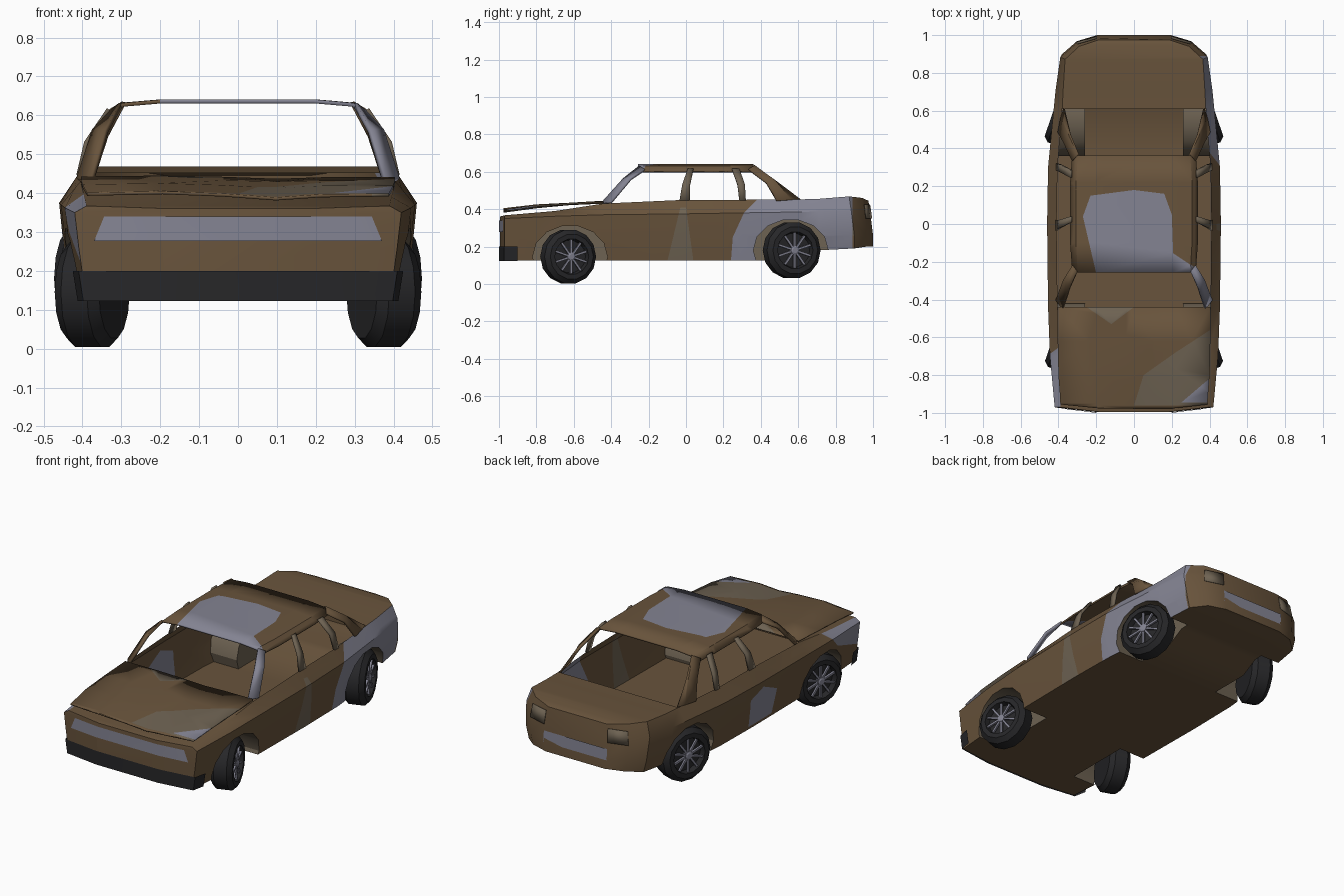
import bpy, bmesh
from math import radians, pi, cos, sin
from mathutils import Vector, Matrix

if "Cube" in bpy.data.objects:
    bpy.data.objects.remove(bpy.data.objects["Cube"])


def mat(name, rgb):
    m = bpy.data.materials.new(name)
    m.diffuse_color = (*rgb, 1)
    m.use_nodes = True
    m.node_tree.nodes["Principled BSDF"].inputs["Base Color"].default_value = m.diffuse_color
    return m


RUST = mat("rust", (.14, .088, .045))
GREY = mat("bare_metal", (.23, .23, .29))
TAN = mat("faded_paint", (.155, .123, .085))
BLACK = mat("rubber", (.02, .02, .022))
PALETTE = [RUST, GREY, TAN]


def finish(name, bm, mats, recalc=True):
    if recalc:
        bmesh.ops.recalc_face_normals(bm, faces=bm.faces)
    me = bpy.data.meshes.new(name)
    bm.to_mesh(me)
    bm.free()
    for m in mats:
        me.materials.append(m)
    o = bpy.data.objects.new(name, me)
    bpy.context.collection.objects.link(o)
    return o


def activate(o):
    bpy.ops.object.select_all(action='DESELECT')
    o.select_set(True)
    bpy.context.view_layer.objects.active = o


def smooth(o):
    activate(o)
    bpy.ops.object.shade_smooth_by_angle(angle=radians(30))


def sheet(name, rows, mats, thick=0.0, side=1):
    """Grid of quads through rows of points, optionally thickened."""
    bm = bmesh.new()
    vs = [[bm.verts.new((p[0] * side, p[1], p[2])) for p in r] for r in rows]
    for a, b in zip(vs, vs[1:]):
        for i in range(len(a) - 1):
            bm.faces.new((a[i], a[i + 1], b[i + 1], b[i]))
    o = finish(name, bm, mats)
    if thick:
        md = o.modifiers.new("thickness", 'SOLIDIFY')
        md.thickness, md.offset = thick, 0
    return o


def paint(o, index, axes, poly, cond):
    """Cut a convex patch (counted in the two given axes) and colour it."""
    bm = bmesh.new()
    bm.from_mesh(o.data)
    bm.normal_update()
    i, j = axes
    mid = [sum(p[k] for p in poly) / len(poly) for k in (0, 1)]
    planes = []
    for a, b in zip(poly, poly[1:] + poly[:1]):
        co, no = Vector((0, 0, 0)), Vector((0, 0, 0))
        co[i], co[j] = a
        no[i], no[j] = b[1] - a[1], a[0] - b[0]
        if no[i] * (mid[0] - a[0]) + no[j] * (mid[1] - a[1]) > 0:
            no = -no
        planes.append((co, no))
        faces = [f for f in bm.faces if cond(f.calc_center_median(), f.normal)]
        geom = set(faces)
        for f in faces:
            geom.update(f.verts)
            geom.update(f.edges)
        bmesh.ops.bisect_plane(bm, geom=list(geom), plane_co=co, plane_no=no, dist=1e-5)
        bm.normal_update()
    for f in bm.faces:
        c = f.calc_center_median()
        if cond(c, f.normal) and all((c - co).dot(no) < 0 for co, no in planes):
            f.material_index = index
    bm.to_mesh(o.data)
    bm.free()


# Body: lofted sections (y, half width, bottom z, shoulder z, deck z, deck inset)
stations = [(-.995, .2, .125, .345, .36, .02), (-.97, .42, .125, .35, .367, .03),
            (-.7, .445, .125, .362, .39, .05), (-.44, .455, .125, .37, .43, .05),
            (0, .46, .125, .375, .45, .05), (.3, .455, .125, .38, .45, .05),
            (.61, .425, .125, .385, .452, .045), (.71, .415, .18, .387, .455, .04),
            (.9, .39, .19, .39, .468, .025), (.968, .31, .2, .385, .46, .02),
            (1.0, .2, .2, .38, .445, .015)]
bm = bmesh.new()
rings = []
for y, w, zb, zs, zd, ins in stations:
    half = [(.93 * w, zb), (.975 * w, .26), (w, zs), (w - ins, zd)]
    pts = half + [(-x, z) for x, z in reversed(half)]
    rings.append([bm.verts.new((x, y - (.15 * max(0, z - .28) if y > .85 else 0), z)) for x, z in pts])
for a, b in zip(rings, rings[1:]):
    for k in range(8):
        bm.faces.new((a[k], a[(k + 1) % 8], b[(k + 1) % 8], b[k]))
bm.faces.new(rings[0])
bm.faces.new(rings[-1])
body = finish("body", bm, PALETTE)

# Wheel wells cut from the body
for y, z, ry, rz in ((-.62, .145, .2, .168), (.56, .18, .2, .165)):
    for s in (1, -1):
        bm = bmesh.new()
        bmesh.ops.create_cone(bm, cap_ends=True, segments=14, radius1=1, radius2=1, depth=.34,
                              matrix=Matrix.Translation((s * .43, y, z)) @ Matrix.Diagonal((1, ry, rz, 1))
                              @ Matrix.Rotation(pi / 2, 4, 'Y'))
        cutter = finish("arch_cutter", bm, PALETTE)
        cutter.hide_render = True
        md = body.modifiers.new("arch", 'BOOLEAN')
        md.operation, md.object, md.solver = 'DIFFERENCE', cutter, 'EXACT'
        activate(body)
        bpy.ops.object.modifier_apply(modifier=md.name)
        bpy.data.objects.remove(cutter)

# Open the cabin and tint the well linings
bm = bmesh.new()
bm.from_mesh(body.data)
bm.normal_update()
opening = []
for f in bm.faces:
    c, n = f.calc_center_median(), f.normal
    if n.z > .8 and abs(c.x) < .1 and -.44 < c.y < .61:
        opening.append(f)
    elif .2 < abs(c.x) < .4 and min(abs(c.y + .62), abs(c.y - .56)) < .22 and c.z < .36 and (c.z > .2 or abs(n.z) < .9):
        f.material_index = 2
bmesh.ops.delete(bm, geom=opening, context='FACES')
bm.to_mesh(body.data)
bm.free()


# Worn paint patches on the flanks
def right(c, n): return c.x > .3 and n.x > .25


def left(c, n): return c.x < -.3 and n.x < -.25


paint(body, 1, (1, 2), [(.24, .12), (.25, .25), (.31, .38), (.4, .47), (.89, .47), (.89, .12)], right)
paint(body, 2, (1, 2), [(-.1, .12), (-.03, .41), (.0, .41), (.04, .12)], right)
paint(body, 1, (1, 2), [(-.97, .22), (-.97, .38), (-.65, .4), (-.75, .3)], left)
paint(body, 1, (1, 2), [(-.16, .14), (-.18, .28), (-.05, .34), (.06, .3), (.05, .14)], left)

# Hood: bent panel lifted at the front
xs = (-.4, -.2, -.04, .1, .22, .4)
hood = sheet("hood", [[(x * k, y + (.02 if abs(x) < .3 and y < -.9 else 0) * -1, z + d * t) for x, d in
                       zip(xs, (.004, .008, .002, -.008, .0, .002))]
                      for y, z, k, t in ((-.955, .393, .97, 1), (-.8, .415, 1, .8), (-.62, .428, 1.01, .3),
                                         (-.44, .437, 1.01, .5))], PALETTE)
every = lambda c, n: True
paint(hood, 2, (0, 1), [(0, -.96), (.05, -.8), (.22, -.68), (.42, -.55), (.42, -.96)], every)
paint(hood, 1, (0, 1), [(.25, -.945), (.42, -.8), (.42, -.945)], every)
paint(hood, 2, (0, 1), [(-.25, -.44), (-.12, -.53), (0, -.44)], every)
md = hood.modifiers.new("thickness", 'SOLIDIFY')
md.thickness, md.offset = .008, 0

# Roof
arc = [(.335, .6), (.305, .627), (.2, .636), (-.2, .636), (-.305, .627), (-.335, .6)]
roof = sheet("roof", [[(x * k, y + (0 if abs(x) > .32 else d), z) for x, z in arc] for y, k, d in
                      ((-.235, .97, -.022), (-.1, 1, 0), (.22, 1, 0), (.35, .97, .012))], PALETTE)
paint(roof, 1, (0, 1), [(-.2, -.26), (-.27, .04), (-.23, .15), (0, .18), (.16, .16), (.2, .05), (.21, -.26)],
      lambda c, n: True)
paint(roof, 1, (0, 1), [(.2, -.15), (.32, -.23), (.32, -.26), (.2, -.26)], lambda c, n: True)
md = roof.modifiers.new("thickness", 'SOLIDIFY')
md.thickness, md.offset = .01, 0

# Pillars: ribbons between a front and a rear edge
pillars = {
    "windshield_pillar": [[(.375, -.45, .432), (.338, -.335, .56), (.3, -.25, .628)],
                          [(.412, -.4, .435), (.372, -.295, .56), (.325, -.22, .61)]],
    "middle_pillar": [[(.41, -.035, .445), (.39, -.02, .53), (.332, .01, .615)],
                      [(.41, .02, .445), (.39, .022, .53), (.332, .04, .615)]],
    "door_pillar": [[(.407, .285, .445), (.388, .275, .53), (.332, .245, .615)],
                    [(.407, .32, .445), (.388, .315, .53), (.332, .285, .615)]],
    "rear_pillar": [[(.4, .485, .445), (.37, .43, .54), (.326, .335, .612)],
                    [(.385, .56, .448), (.345, .475, .55), (.298, .365, .63)],
                    [(.37, .61, .45), (.335, .475, .55), (.29, .36, .63)]]}
for name, rows in pillars.items():
    for s in (1, -1):
        m = TAN if name in ("middle_pillar", "door_pillar") else RUST
        if name == "windshield_pillar" and s == 1:
            m = GREY
        sheet(name, rows, [m], .012, s)

# Front and rear trim
bump = [(.425, -.9), (.41, -.972), (.2, -1), (-.2, -1), (-.41, -.972), (-.425, -.9)]
sheet("bumper", [[(x * k, y, z) for x, y in bump] for z, k in ((.122, .97), (.2, 1))], [BLACK])
grille = [(.37, -.979), (.2, -.999), (-.2, -.999), (-.37, -.979)]
sheet("grille", [[(x * k, y, z) for x, y in grille] for z, k in ((.277, 1), (.34, .93))], [GREY])
sheet("rear_panel", [[(-.2, .999, .25), (.2, .999, .25)], [(-.2, .997, .315), (.2, .997, .315)]], [GREY])
for s in (1, -1):
    sheet("tail_light", [[(.2, .994, .35), (.31, .962, .35)], [(.195, .983, .425), (.3, .953, .425)]],
          [TAN], .003, s)


# Wheels: lathed tyre, rim ring, spokes and hub, toed outwards
def lathe(bm, profile, n, M):
    loops = [[bm.verts.new(M @ Vector((x, r * cos(2 * pi * k / n), r * sin(2 * pi * k / n)))) for k in range(n)]
             for x, r in profile]
    for a, b in zip(loops, loops[1:]):
        for k in range(n):
            bm.faces.new((a[k], a[(k + 1) % n], b[(k + 1) % n], b[k]))
    bm.faces.new(loops[0])
    bm.faces.new(loops[-1])


for y, z, k in ((-.63, .146, 1), (.565, .18, 1.04)):
    for s in (1, -1):
        M = (Matrix.Diagonal((s, 1, 1, 1)) @ Matrix.Translation((.375, y, z))
             @ Matrix.Rotation(radians(19), 4, 'Z') @ Matrix.Diagonal((1, k, k, 1)))
        bm = bmesh.new()
        lathe(bm, [(-.06, .085), (-.06, .122), (-.035, .146), (.035, .146), (.06, .122), (.06, .096),
                   (.03, .088)], 14, M)
        finish("tyre", bm, [BLACK])
        bm = bmesh.new()
        lathe(bm, [(.034, .022), (.056, .022), (.06, .014)], 10, M)
        for i in range(10):
            bmesh.ops.create_cube(bm, size=1, matrix=M @ Matrix.Rotation(i * pi / 5, 4, 'X')
                                  @ Matrix.Translation((.047, 0, .053)) @ Matrix.Diagonal((.012, .011, .075, 1)))
        finish("spokes", bm, [GREY])

for o in list(bpy.context.scene.objects):
    if o.name.split(".")[0] != "spokes":
        smooth(o)
